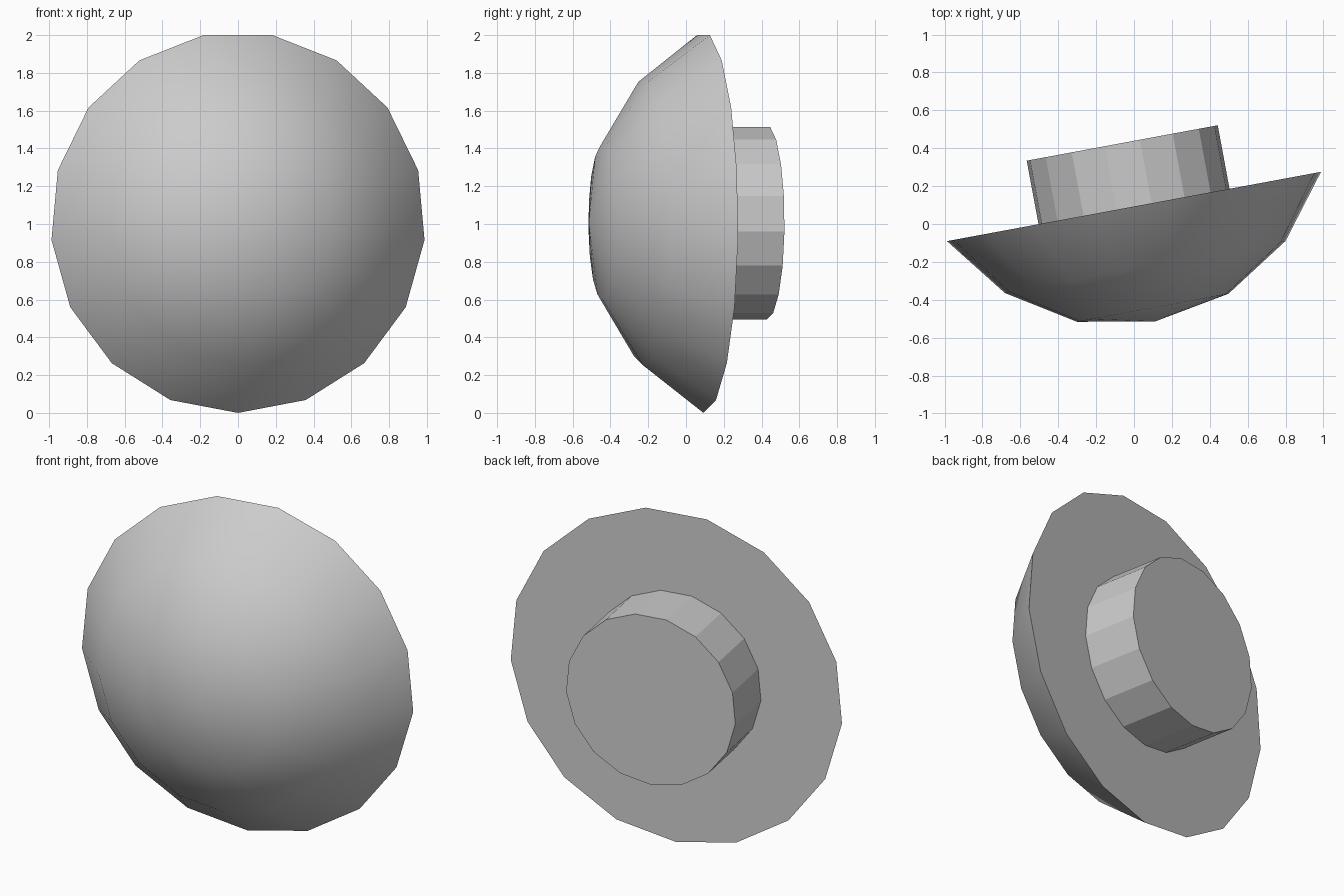
import bpy, bmesh, math

if "Cube" in bpy.data.objects:
    bpy.data.objects.remove(bpy.data.objects["Cube"])

SIDES = 17
TILT = math.atan2(0.365, 1.97)
R = 1.0086


def lathe(name, profile):
    """Revolve (radius, depth) pairs about the local y axis; radius 0 is a tip."""
    bm = bmesh.new()
    rings = []
    for r, y in profile:
        if r == 0:
            rings.append([bm.verts.new((0, y, 0))] * SIDES)
        else:
            angles = [math.pi + 2 * math.pi * i / SIDES for i in range(SIDES)]
            rings.append([bm.verts.new((r * math.sin(a), y, r * math.cos(a))) for a in angles])
    for low, high in zip(rings, rings[1:]):
        for i in range(SIDES):
            j = (i + 1) % SIDES
            corners = [low[i], low[j], high[j], high[i]]
            bm.faces.new(list(dict.fromkeys(corners)))
    # flat caps on open ends
    for ring in (rings[0], rings[-1]):
        if ring[0] is not ring[1]:
            bm.faces.new(ring)
    bmesh.ops.recalc_face_normals(bm, faces=bm.faces)
    mesh = bpy.data.meshes.new(name)
    bm.to_mesh(mesh)
    bm.free()
    obj = bpy.data.objects.new(name, mesh)
    obj.location = (0, 0.0925, R)
    obj.rotation_euler.z = TILT
    bpy.context.collection.objects.link(obj)
    return obj


# Smooth shallow dome with a flat back
dome = lathe("dome", [(R, 0), (0.757, -0.325), (0.408, -0.544), (0, -0.617)])
bpy.ops.object.select_all(action='DESELECT')
dome.select_set(True)
bpy.context.view_layer.objects.active = dome
bpy.ops.object.shade_smooth_by_angle(angle=math.radians(35))

# Faceted stub on the back
lathe("back_stub", [(0.515, 0), (0.515, 0.341)])
